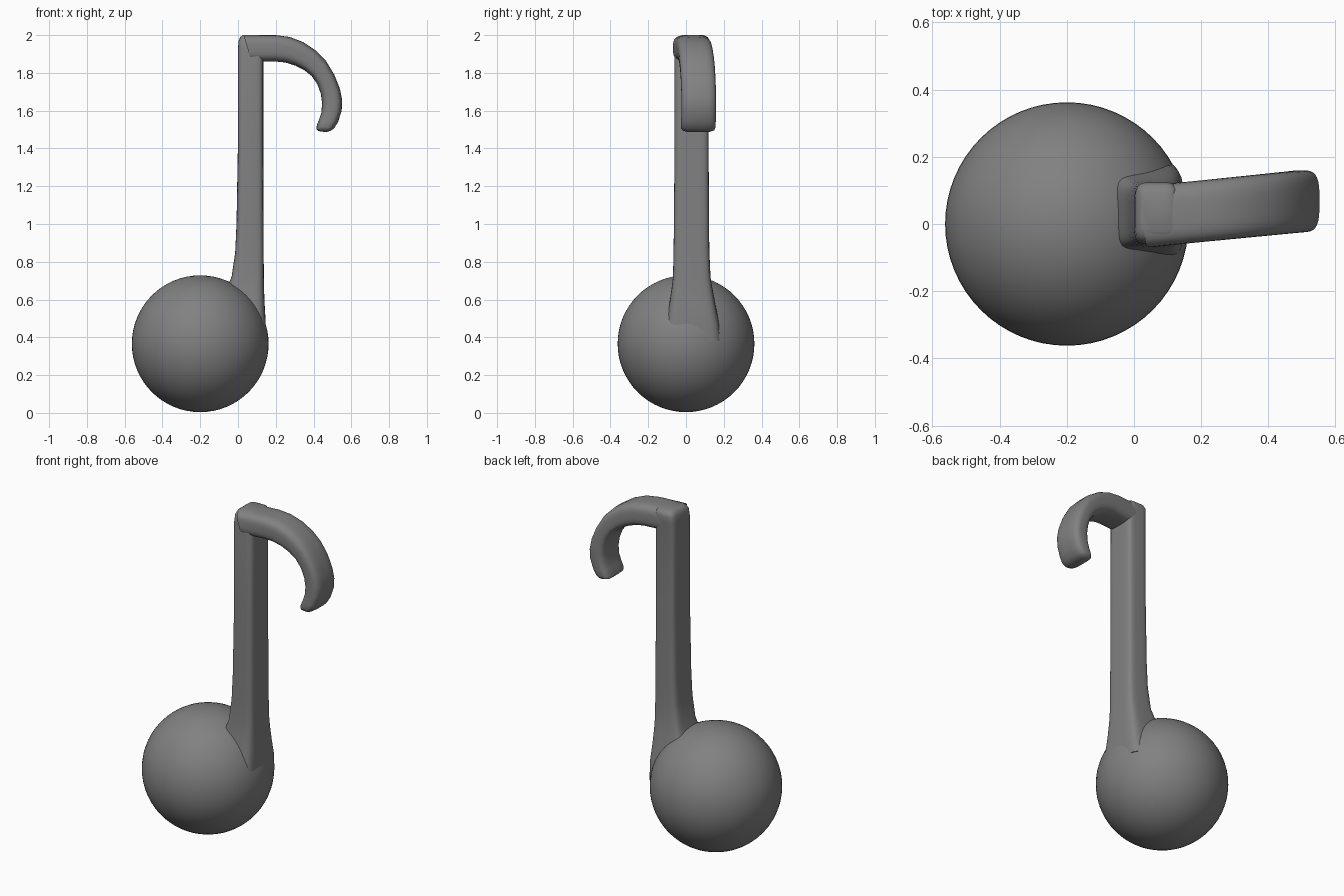
import bpy, bmesh, math
from mathutils import Vector

if "Cube" in bpy.data.objects:
    bpy.data.objects.remove(bpy.data.objects["Cube"])

grey = bpy.data.materials.new("mid_grey")
grey.diffuse_color = (0.22, 0.22, 0.22, 1)
grey.use_nodes = True
grey.node_tree.nodes["Principled BSDF"].inputs["Base Color"].default_value = grey.diffuse_color
N = 32


def ring(a, b, y0, y1, power):
    """Rounded-rectangle section spanning points a-b (x, z) and y0-y1."""
    pts = []
    mx, mz = (a[0] + b[0]) / 2, (a[1] + b[1]) / 2
    hx, hz = (b[0] - a[0]) / 2, (b[1] - a[1]) / 2
    for i in range(N):
        t = 2 * math.pi * (i + 0.5) / N
        c, s = math.cos(t), math.sin(t)
        u = math.copysign(abs(c) ** (2 / power), c)
        v = math.copysign(abs(s) ** (2 / power), s)
        pts.append(Vector((mx + hx * u, (y0 + y1) / 2 + (y1 - y0) / 2 * v, mz + hz * u)))
    return pts


def loft(name, rings):
    """Skin a list of rings and cap both ends."""
    bm = bmesh.new()
    rows = [[bm.verts.new(p) for p in r] for r in rings]
    for r, q in zip(rows, rows[1:]):
        for i in range(N):
            j = (i + 1) % N
            bm.faces.new((r[i], r[j], q[j], q[i]))
    bm.faces.new(rows[0])
    bm.faces.new(rows[-1])
    bmesh.ops.recalc_face_normals(bm, faces=bm.faces)
    mesh = bpy.data.meshes.new(name)
    bm.to_mesh(mesh)
    bm.free()
    obj = bpy.data.objects.new(name, mesh)
    bpy.context.collection.objects.link(obj)
    finish(obj)


def finish(obj):
    obj.data.materials.append(grey)
    bpy.ops.object.select_all(action='DESELECT')
    obj.select_set(True)
    bpy.context.view_layer.objects.active = obj
    bpy.ops.object.shade_smooth_by_angle(angle=math.radians(50))


# Round note head
bpy.ops.mesh.primitive_uv_sphere_add(segments=64, ring_count=32, radius=0.362, location=(-0.2, 0, 0.366))
head = bpy.context.object
head.name = "note_head"
finish(head)

# Upright stem, flared where it meets the head: z, x0, x1, y0, y1
stem = [(0.38, -0.12, 0.140, -0.12, 0.19), (0.48, -0.10, 0.147, -0.105, 0.175),
        (0.58, -0.08, 0.141, -0.088, 0.155), (0.66, -0.06, 0.138, -0.076, 0.140),
        (0.72, -0.034, 0.137, -0.069, 0.130), (0.85, -0.015, 0.136, -0.066, 0.124),
        (1.0, -0.008, 0.135, -0.064, 0.122), (1.4, -0.001, 0.134, -0.061, 0.120),
        (1.93, 0.0, 0.134, -0.06, 0.118), (1.97, 0.003, 0.132, -0.054, 0.124),
        (1.99, 0.012, 0.128, -0.042, 0.115), (2.0, 0.025, 0.115, -0.02, 0.095)]
loft("note_stem", [ring((x0, z), (x1, z), y0, y1, 5) for z, x0, x1, y0, y1 in stem])

# Curled flag: inner and outer edge points in x, z
flag = [((0.07, 1.862), (0.03, 2.0)), ((0.14, 1.86), (0.13, 2.0)),
        ((0.20, 1.86), (0.20, 2.0)), ((0.25, 1.855), (0.275, 1.99)),
        ((0.305, 1.838), (0.345, 1.963)), ((0.35, 1.815), (0.41, 1.92)),
        ((0.39, 1.783), (0.465, 1.865)), ((0.42, 1.74), (0.51, 1.79)),
        ((0.438, 1.69), (0.54, 1.715)), ((0.445, 1.64), (0.552, 1.655)),
        ((0.441, 1.59), (0.549, 1.60)), ((0.428, 1.55), (0.53, 1.54)),
        ((0.417, 1.522), (0.508, 1.505))]
rings = []
for a, b in flag:
    yc = 0.018 + 0.1 * (a[0] + b[0]) / 2
    rings.append(ring(a, b, yc - 0.092, yc + 0.092, 3.4))
# Rounded tip
rings.append(ring((0.415, 1.502), (0.49, 1.493), -0.02, 0.15, 3.4))
rings.append(ring((0.426, 1.492), (0.465, 1.486), 0.005, 0.125, 3.4))
loft("note_flag", rings)
